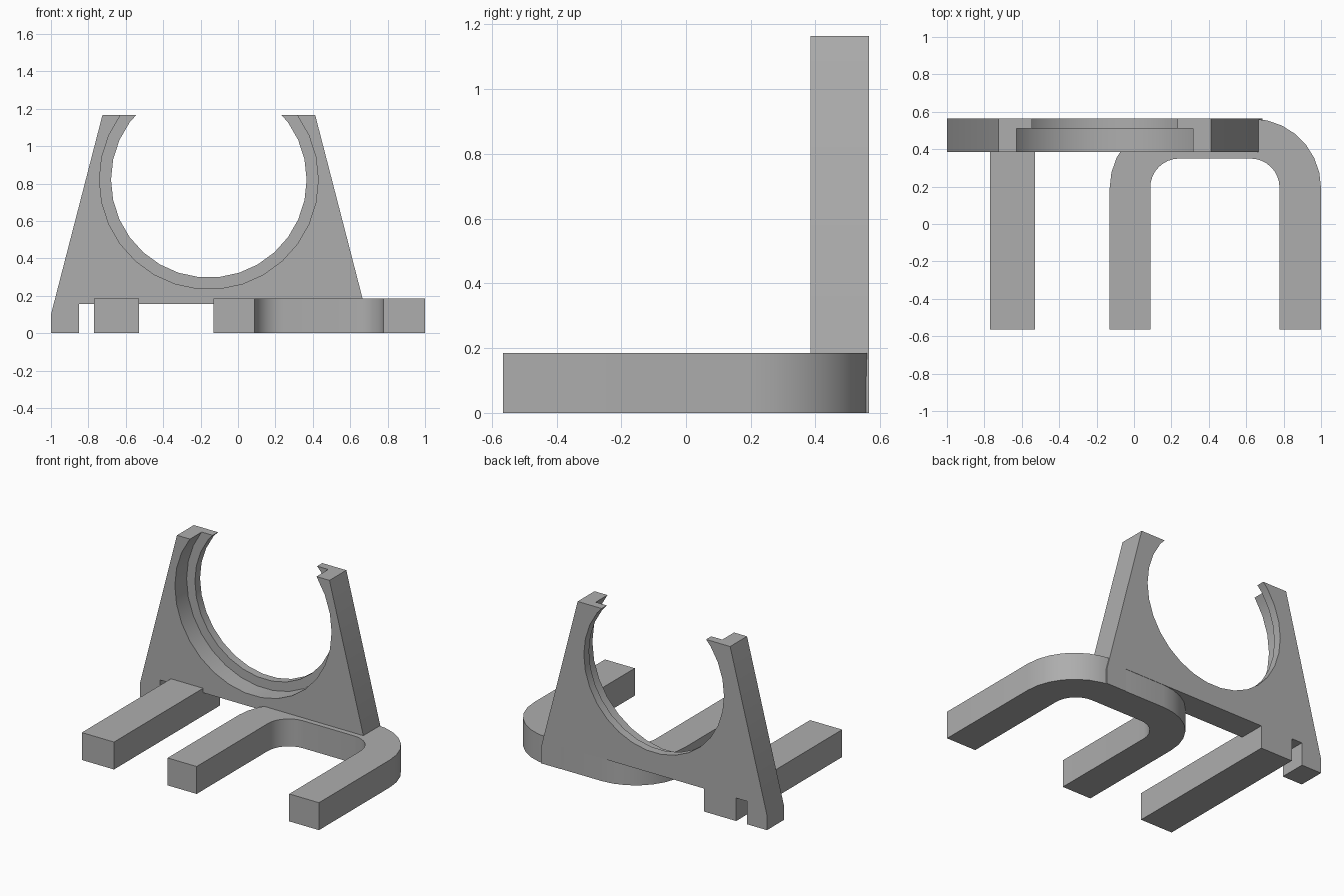
import bpy, bmesh, math
from mathutils import Vector

cube = bpy.data.objects.get("Cube")
if cube:
    bpy.data.objects.remove(cube, do_unlink=True)

GREY = (0.42, 0.42, 0.42, 1)
mat = bpy.data.materials.new("plain grey")
mat.use_nodes = True
mat.diffuse_color = GREY
mat.node_tree.nodes["Principled BSDF"].inputs["Base Color"].default_value = GREY


def prism(name, outline, axis, low, high):
    """Extrude a flat outline along y or z, from low to high."""
    bm = bmesh.new()
    place = (lambda a, b: (a, low, b)) if axis == "y" else (lambda a, b: (a, b, low))
    face = bm.faces.new([bm.verts.new(place(a, b)) for a, b in outline])
    shift = Vector((0, high - low, 0) if axis == "y" else (0, 0, high - low))
    new = bmesh.ops.extrude_face_region(bm, geom=[face])["geom"]
    bmesh.ops.translate(bm, vec=shift, verts=[v for v in new if isinstance(v, bmesh.types.BMVert)])
    bmesh.ops.recalc_face_normals(bm, faces=bm.faces)
    mesh = bpy.data.meshes.new(name)
    bm.to_mesh(mesh)
    bm.free()
    mesh.materials.append(mat)
    obj = bpy.data.objects.new(name, mesh)
    bpy.context.collection.objects.link(obj)
    bpy.ops.object.select_all(action="DESELECT")
    obj.select_set(True)
    bpy.context.view_layer.objects.active = obj
    bpy.ops.object.shade_smooth_by_angle(angle=math.radians(30))
    return obj


# Upright holder: a tapered plate with an open round seat, in two depth layers
MID, TOP, RING_Z = -0.156, 1.165, 0.82
FRONT, STEP, BACK = 0.385, 0.51, 0.565


def ring(radius, sides=30):
    """Right half of the round opening, from its bottom up to the plate top."""
    verts = [(radius * math.cos(t), RING_Z + radius * math.sin(t))
             for t in (2 * math.pi * k / sides for k in range(-sides // 4, sides // 4 + 1))]
    half = []
    for (xa, za), (xb, zb) in zip(verts, verts[1:]):
        if xa > 0.001:
            half.append((xa, za))
        if za < TOP <= zb:
            half.append((xa + (xb - xa) * (TOP - za) / (zb - za), TOP))
            return half


def holder_outline(radius):
    # half outline from the bottom of the seat over the arm and foot to the arch
    half = ring(radius) + [(0.569, TOP), (0.844, 0.10), (0.844, 0), (0.694, 0), (0.694, 0.155)]
    left = [(MID - x, z) for x, z in reversed(half)]
    return left + [(MID + x, z) for x, z in half]


prism("holder_front_layer", holder_outline(0.585), "y", FRONT, STEP)
prism("holder_back_lip", holder_outline(0.523), "y", STEP, BACK)

# Straight foot bar
LEG_TOP = 0.185
prism("straight_leg", [(-0.77, -BACK), (-0.53, -BACK), (-0.53, BACK), (-0.77, BACK)],
      "z", 0, LEG_TOP)


# U-shaped foot: outer and inner rounded arches
def arch(x_low, x_high, y_back, radius, steps):
    pts = [(x_low, -BACK)]
    for cx, start in ((x_low + radius, math.pi), (x_high - radius, math.pi / 2)):
        for k in range(steps + 1):
            t = start - k * math.pi / 2 / steps
            pts.append((cx + radius * math.cos(t), y_back - radius + radius * math.sin(t)))
    return pts + [(x_high, -BACK)]


outer = arch(-0.13, 1.0, 0.563, 0.37, 7)
inner = arch(0.087, 0.778, 0.35, 0.155, 8)
prism("u_shaped_leg", outer + inner[::-1], "z", 0, LEG_TOP)
